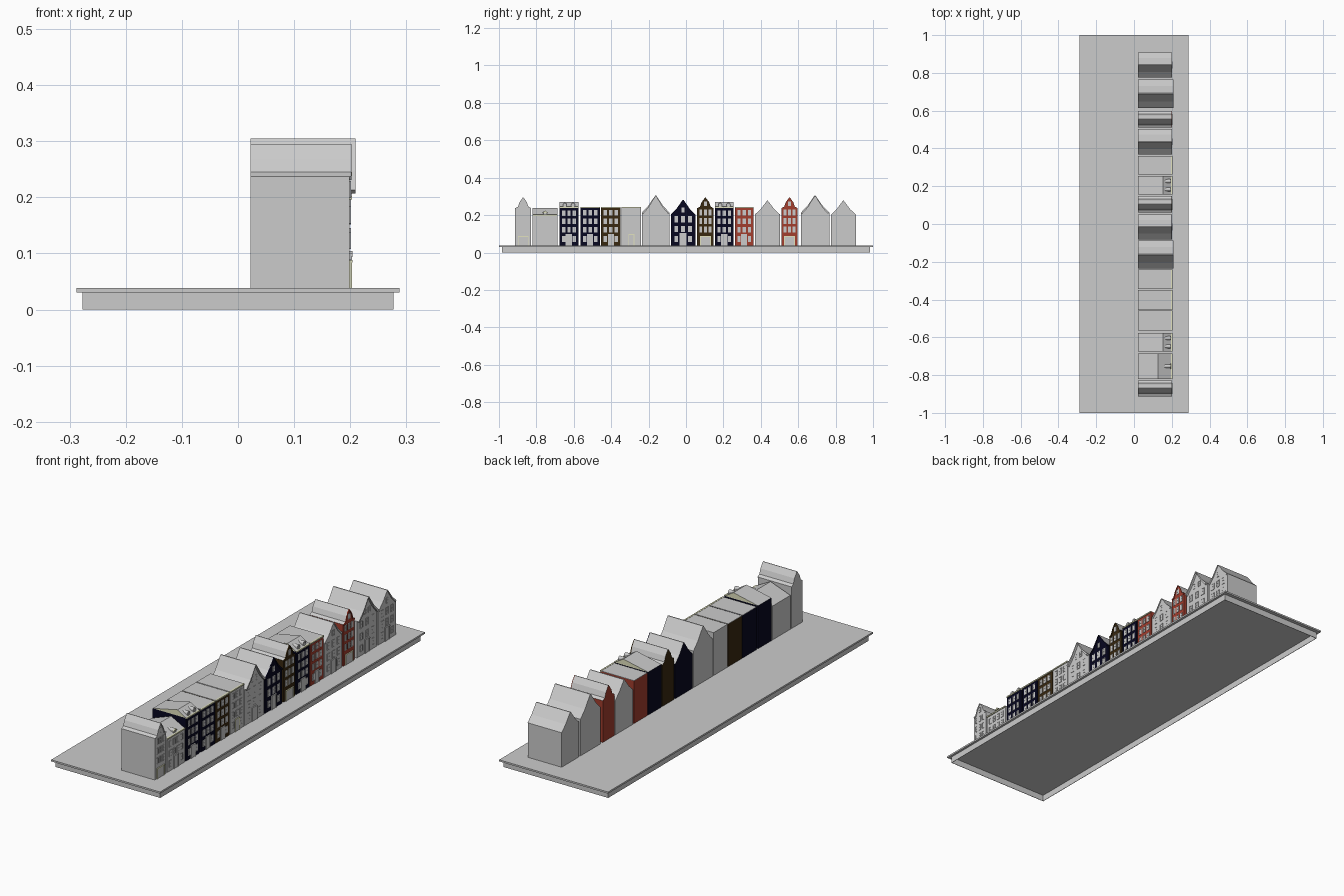
import bpy, bmesh, math

if "Cube" in bpy.data.objects:
    bpy.data.objects.remove(bpy.data.objects["Cube"])


def mat(name, c):
    m = bpy.data.materials.new(name)
    m.diffuse_color = (*c, 1)
    m.use_nodes = True
    m.node_tree.nodes["Principled BSDF"].inputs["Base Color"].default_value = m.diffuse_color
    return m


GREY = mat("plain grey", (0.6, 0.6, 0.6))
NAVY = mat("navy brick", (0.002, 0.002, 0.014))
BROWN = mat("brown brick", (0.04, 0.021, 0.005))
RED = mat("red brick", (0.36, 0.047, 0.027))
CREAM = mat("cream trim", (0.76, 0.76, 0.52))

BACK, FRONT, GROUND = 0.022, 0.199, 0.038


def prism(name, pts, axis, a, b, mats, rule=None):
    """Extrude a profile: axis 'x' takes (y, z) points, axis 'y' takes (x, z)."""
    bm = bmesh.new()
    put = (lambda p, t: (t, p[0], p[1])) if axis == 'x' else (lambda p, t: (p[0], t, p[1]))
    lo = [bm.verts.new(put(p, a)) for p in pts]
    hi = [bm.verts.new(put(p, b)) for p in pts]
    n = len(pts)
    bm.faces.new(lo)
    bm.faces.new(hi[::-1])
    for i in range(n):
        bm.faces.new((lo[i], hi[i], hi[(i + 1) % n], lo[(i + 1) % n]))
    bmesh.ops.recalc_face_normals(bm, faces=bm.faces)
    bm.normal_update()
    if rule:
        for f in bm.faces:
            f.material_index = rule(f.normal)
    me = bpy.data.meshes.new(name)
    bm.to_mesh(me)
    bm.free()
    ob = bpy.data.objects.new(name, me)
    bpy.context.collection.objects.link(ob)
    for m in mats:
        me.materials.append(m)
    return ob


def box(name, x0, x1, y0, y1, z0, z1, m):
    return prism(name, [(y0, z0), (y1, z0), (y1, z1), (y0, z1)], 'x', x0, x1, [m])


def window(y, z, w, h):
    """Window: pane plate, surround of four bars and a glazing bar."""
    box("window_pane", FRONT, FRONT + 0.0007, y - w / 2, y + w / 2, z - h / 2, z + h / 2, GREY)
    t = 0.0022
    for s in (-1, 1):
        c = y + s * (w / 2 - t / 2)
        box("window_side", FRONT, FRONT + 0.002, c - t / 2, c + t / 2, z - h / 2, z + h / 2, GREY)
        c = z + s * (h / 2 - t / 2)
        box("window_rail", FRONT, FRONT + 0.002, y - w / 2, y + w / 2, c - t / 2, c + t / 2, GREY)
    box("window_bar", FRONT, FRONT + 0.0015, y - w / 2, y + w / 2, z, z + 0.0015, GREY)


def door(y, w, h, trim):
    """Door leaf with a surround of two posts and a lintel."""
    t = 0.0045
    for s in (-1, 1):
        c = y + s * (w - t) / 2
        box("door_post", FRONT, FRONT + 0.004, c - t / 2, c + t / 2, GROUND, GROUND + h, trim)
    box("door_lintel", FRONT, FRONT + 0.005, y - w / 2, y + w / 2, GROUND + h - t, GROUND + h, trim)
    box("door_leaf", FRONT, FRONT + 0.002, y - w / 2 + t, y + w / 2 - t, GROUND, GROUND + h - t, GREY)


def facade(y0, y1, top, cols, rows, dw, dh, trim):
    """Door on the ground floor, grid of windows above it."""
    c, W = (y0 + y1) / 2, y1 - y0
    pitch = W * 0.84 / cols
    w = min(pitch * 0.62, 0.02)
    door(c, dw, dh, trim)
    low = 0.1
    step = (top - low) / rows
    for i in range(cols):
        y = c + (i - (cols - 1) / 2) * pitch
        for r in range(rows):
            window(y, low + step * (r + 0.5), w, min(0.034, step * 0.66))
        if abs(y - c) > dw / 2 + w / 2:
            window(y, 0.073, w, 0.032)


roof_rule = lambda n: 1 if n.z > 0.2 else 0


def gable_house(y0, y1, eave, peak, col, kind):
    c, w, h = (y0 + y1) / 2, (y1 - y0) / 2, peak - eave
    if kind == "neck":      # shallow shoulders, steep middle
        half = [(1, 0), (0.66, 0.14), (0.46, 0.55), (0.03, 1)]
    else:                   # slightly curved bell
        half = [(1, 0), (0.55, 0.38), (0.03, 1)]
    edge = [(c + a * w, eave + b * h) for a, b in half]
    edge += [(c - a * w, eave + b * h) for a, b in reversed(half)]
    prism("gable_house", [(y0, GROUND), (y1, GROUND)] + edge, 'x', BACK, FRONT, [col, GREY], roof_rule)
    # coping strip along the gable edge
    inner = [(c + (y - c) * 0.9, z - 0.006) for y, z in edge]
    out = 0.01 if h > 0.088 else 0.003
    for i in range(len(edge) - 1):
        prism("gable_coping", [edge[i], edge[i + 1], inner[i + 1], inner[i]], 'x', FRONT - 0.002,
              FRONT + out, [col])
    if kind == "neck":
        facade(y0, y1, eave, 3, 3, 0.058, 0.05, CREAM)
    else:
        facade(y0, y1, eave, 3, 2, 0.036, 0.066, GREY)
    # attic windows
    for s in ((-1, 1) if kind == "bell" and w > 0.068 else (0,)):
        window(c + s * 0.017, eave + 0.024, 0.016, 0.026)


def flat_house(y0, y1, top, col, door_trim=GREY):
    box("house_body", BACK, FRONT, y0, y1, GROUND, top - 0.002, col)
    box("flat_roof", BACK, FRONT, y0, y1, top - 0.002, top, GREY)
    box("cornice", FRONT - 0.004, FRONT + 0.004, y0, y1, top - 0.005, top + 0.001, CREAM)
    facade(y0, y1, top - 0.009, 3, 3, 0.032, 0.06, door_trim)


def dormer_house(y0, y1, eave, ridge, ridge_x, col, dormers, ends):
    box("house_body", BACK, FRONT, y0, y1, GROUND, eave, col)
    prism("pitched_roof", [(BACK, eave), (FRONT, eave), (ridge_x, ridge)], 'y', y0, y1,
          [GREY, ends], lambda n: 1 if abs(n.y) > 0.9 else 0)
    box("cornice", FRONT - 0.004, FRONT + 0.004, y0, y1, eave - 0.004, eave + 0.002, CREAM)
    wide = y1 - y0 > 0.12
    facade(y0, y1, eave - 0.01, 4 if wide else 3, 2 if wide else 3, 0.034, 0.062, GREY)
    c = (y0 + y1) / 2
    for d in dormers:
        y, r, z = c + d, 0.01, eave + 0.012
        arch = [(y - r, eave), (y + r, eave)]
        arch += [(y + r * math.cos(math.pi * k / 8), z + r * math.sin(math.pi * k / 8)) for k in range(9)]
        prism("dormer", arch, 'x', ridge_x + 0.012, FRONT - 0.006, [GREY])
        if wide:
            prism("dormer_trim", [(y - 0.014, z), (y + 0.014, z), (y, z + 0.012)], 'x',
                  FRONT - 0.007, FRONT - 0.002, [CREAM])
        else:
            box("dormer_window", FRONT - 0.006, FRONT - 0.004, y - 0.006, y + 0.006,
                eave + 0.003, z + 0.004, GREY)


# Plinth: a hollow skirt below a slab
for s in (-1, 1):
    box("plinth_long_wall", s * 0.276 - 0.001, s * 0.276 + 0.001, -0.983, 0.983, 0, 0.03, GREY)
    box("plinth_end_wall", -0.276, 0.276, s * 0.982 - 0.001, s * 0.982 + 0.001, 0, 0.03, GREY)
box("plinth_top", -0.288, 0.288, -1, 1, 0.03, GROUND, GREY)

# Row of houses
gable_house(-0.913, -0.828, 0.237, 0.295, GREY, "neck")
dormer_house(-0.820, -0.686, 0.200, 0.238, 0.127, GREY, (0,), GREY)
dormer_house(-0.676, -0.576, 0.243, 0.271, 0.153, NAVY, (-0.022, 0.022), CREAM)
flat_house(-0.565, -0.459, 0.243, NAVY)
flat_house(-0.454, -0.350, 0.243, BROWN)
flat_house(-0.345, -0.240, 0.243, GREY, CREAM)
gable_house(-0.236, -0.088, 0.213, 0.305, GREY, "bell")
gable_house(-0.081, 0.050, 0.203, 0.282, NAVY, "bell")
gable_house(0.060, 0.147, 0.237, 0.295, BROWN, "neck")
dormer_house(0.155, 0.255, 0.243, 0.271, 0.153, NAVY, (-0.022, 0.022), CREAM)
flat_house(0.261, 0.361, 0.243, RED)
gable_house(0.368, 0.503, 0.203, 0.277, GREY, "bell")
gable_house(0.510, 0.597, 0.237, 0.295, RED, "neck")
gable_house(0.614, 0.766, 0.213, 0.305, GREY, "bell")
gable_house(0.775, 0.908, 0.203, 0.277, GREY, "bell")
